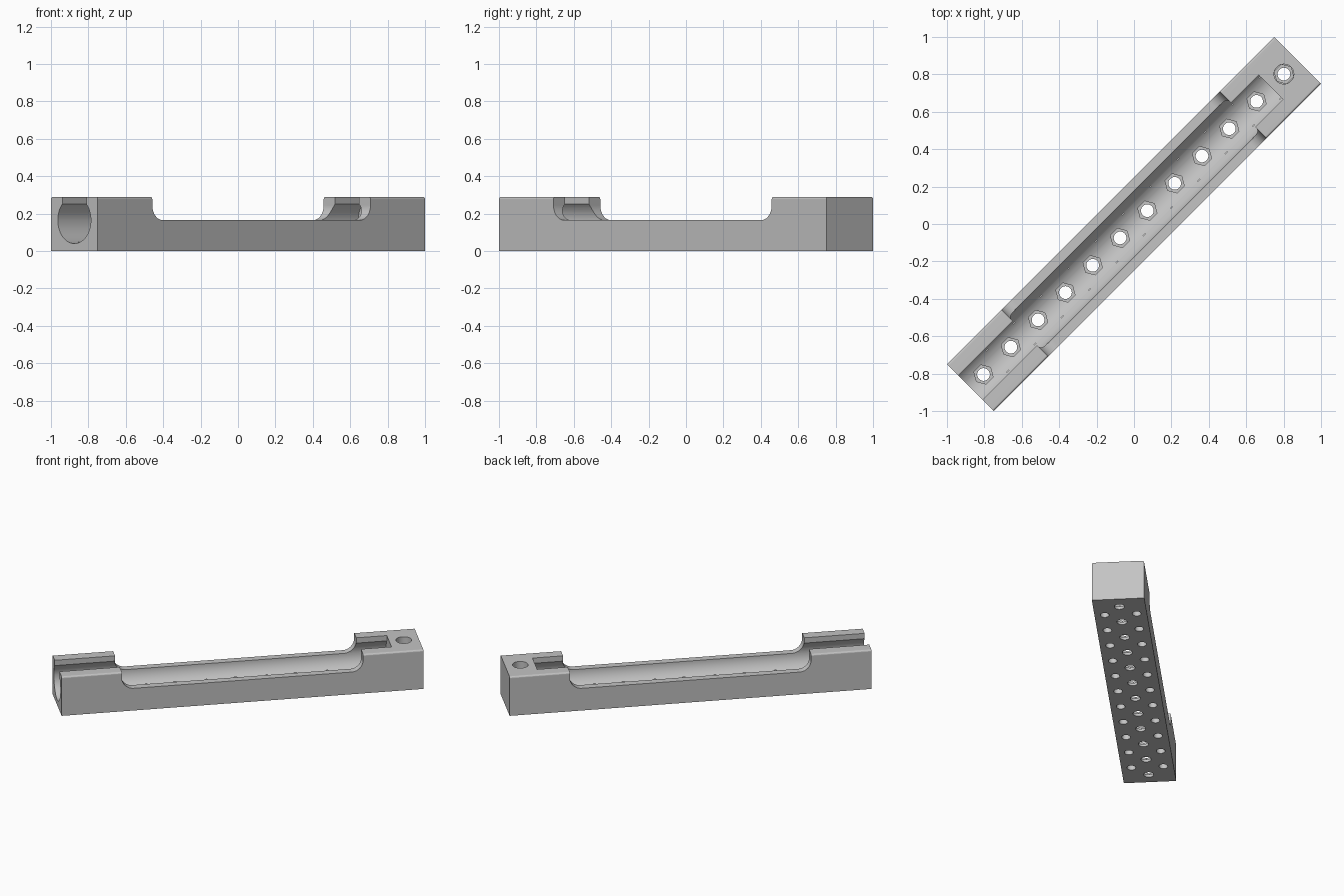
import bpy, bmesh, math
from mathutils import Matrix, Vector

if "Cube" in bpy.data.objects:
    bpy.data.objects.remove(bpy.data.objects["Cube"], do_unlink=True)

# Main sizes; the bar is built along x, then turned onto the diagonal
LENGTH, WIDTH, HEIGHT = 2.475, 0.354, 0.29
AXIS_Z, BORE = 0.165, 0.125
POCKET_END = 1.034
PITCH = 0.2065
FIRST = -1.138

grey = bpy.data.materials.new("light grey")
grey.use_nodes = True
grey.diffuse_color = (0.55, 0.55, 0.55, 1)
grey.node_tree.nodes["Principled BSDF"].inputs["Base Color"].default_value = (0.55, 0.55, 0.55, 1)


def make_object(name, bm):
    bmesh.ops.recalc_face_normals(bm, faces=bm.faces)
    mesh = bpy.data.meshes.new(name)
    bm.to_mesh(mesh)
    bm.free()
    mesh.materials.append(grey)
    ob = bpy.data.objects.new(name, mesh)
    bpy.context.collection.objects.link(ob)
    return ob


def add_box(bm, low, high):
    low, high = Vector(low), Vector(high)
    place = Matrix.Translation((low + high) / 2) @ Matrix.Diagonal((high - low).to_4d())
    bmesh.ops.create_cube(bm, size=1, matrix=place)


def add_post(bm, x, y, bottom, top, radius, sides):
    place = Matrix.Translation((x, y, (bottom + top) / 2))
    bmesh.ops.create_cone(bm, cap_ends=True, segments=sides, radius1=radius,
                          radius2=radius, depth=top - bottom, matrix=place)


def posts(name, spots, bottom, top, radius, sides=32):
    bm = bmesh.new()
    for x, y in spots:
        add_post(bm, x, y, bottom, top, radius, sides)
    return make_object(name, bm)


# Solid bar with softened long top edges
bm = bmesh.new()
add_box(bm, (-LENGTH / 2, -WIDTH / 2, 0), (LENGTH / 2, WIDTH / 2, HEIGHT))
long_edges = [e for e in bm.edges if all(v.co.z > 0.1 for v in e.verts)
              and abs(e.verts[0].co.x - e.verts[1].co.x) > 1]
bmesh.ops.bevel(bm, geom=long_edges, offset=0.014, segments=4, profile=0.5, affect='EDGES')
bar = make_object("holder_bar", bm)

# Round channel, open at one end
bm = bmesh.new()
start = -LENGTH / 2 - 0.1
place = Matrix.Translation(((start + POCKET_END) / 2, 0, AXIS_Z)) @ Matrix.Rotation(math.pi / 2, 4, 'Y')
bmesh.ops.create_cone(bm, cap_ends=True, segments=72, radius1=BORE, radius2=BORE,
                      depth=POCKET_END - start, matrix=place)
channel = make_object("channel_cutter", bm)

# Narrow slot above the channel
bm = bmesh.new()
add_box(bm, (start, -0.091, AXIS_Z), (POCKET_END, 0.091, HEIGHT + 0.1))
slot = make_object("slot_cutter", bm)

# Long middle cutout with rounded lower corners
bm = bmesh.new()
half, r, steps = 0.825, 0.08, 14
right = [(half + 0, HEIGHT + 0.1)]
for i in range(steps + 1):
    a = math.pi / 2 * i / steps
    right.append((half - r + r * math.cos(a), AXIS_Z + r - r * math.sin(a)))
outline = right + [(-x, z) for x, z in reversed(right)]
face = bm.faces.new([bm.verts.new((x, -0.3, z)) for x, z in outline])
grown = bmesh.ops.extrude_face_region(bm, geom=[face])["geom"]
bmesh.ops.translate(bm, vec=(0, 0.6, 0), verts=[g for g in grown if isinstance(g, bmesh.types.BMVert)])
cutout = make_object("middle_cutter", bm)

# Screw holes, nut pockets, end counterbore and blind underside holes
centre = [(FIRST + i * PITCH, 0) for i in range(12)]
sides = [(FIRST + (i + 0.5) * PITCH, y) for i in range(11) for y in (-0.108, 0.108)]
cutters = [
    channel, slot, cutout,
    posts("counterbore_cutter", centre[-1:], 0.045, 0.4, 0.053),
    posts("blind_hole_cutter", sides, -0.1, 0.07, 0.03),
]
hexes = posts("nut_cutter", centre, 0.02, 0.1, 0.053, 6)
# Turn each hexagon so that a corner points along the bar
for i, v in enumerate(hexes.data.vertices):
    cx = min(centre, key=lambda c: abs(c[0] - v.co.x))[0]
    v.co = Matrix.Translation((cx, 0, 0)) @ Matrix.Rotation(math.pi / 6, 4, 'Z') @ (v.co - Vector((cx, 0, 0)))
cutters += [hexes, posts("screw_cutter", centre, -0.1, 0.2, 0.034)]

for cutter in cutters:
    cutter.hide_render = True
    mod = bar.modifiers.new(cutter.name, 'BOOLEAN')
    mod.operation = 'DIFFERENCE'
    mod.solver = 'EXACT'
    mod.object = cutter

# Keep the finished cut shape and drop the helpers
bpy.context.view_layer.update()
done = bpy.data.meshes.new_from_object(bar.evaluated_get(bpy.context.evaluated_depsgraph_get()))
bar.modifiers.clear()
bar.data = done
for cutter in cutters:
    bpy.data.objects.remove(cutter, do_unlink=True)
done.materials.clear()
done.materials.append(grey)
for p in done.polygons:
    p.material_index = 0

# Turn onto the diagonal and smooth the round surfaces
done.transform(Matrix.Rotation(math.pi / 4, 4, 'Z'))
bpy.ops.object.select_all(action='DESELECT')
bar.select_set(True)
bpy.context.view_layer.objects.active = bar
bpy.ops.object.shade_smooth_by_angle(angle=math.radians(14))
weighted = bar.modifiers.new("even_shading", 'WEIGHTED_NORMAL')
weighted.keep_sharp = True
